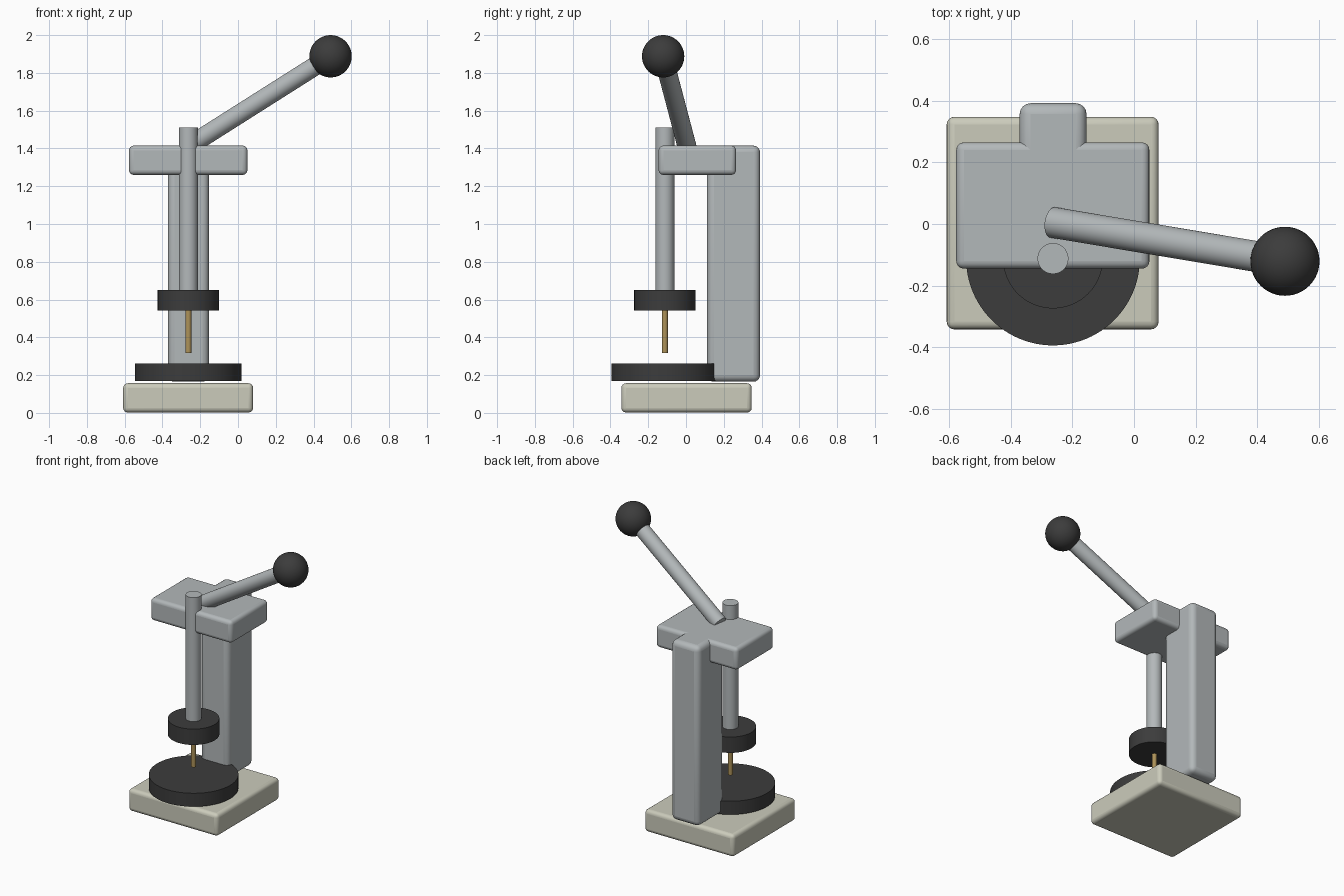
import bpy
import math
from mathutils import Vector

default = bpy.data.objects.get("Cube")
if default:
    bpy.data.objects.remove(default, do_unlink=True)


def material(name, color):
    m = bpy.data.materials.new(name)
    m.use_nodes = True
    m.diffuse_color = (*color, 1)
    m.node_tree.nodes["Principled BSDF"].inputs["Base Color"].default_value = (*color, 1)
    return m


steel = material("grey_steel", (0.45, 0.48, 0.49))
cream = material("cream_enamel", (0.60, 0.60, 0.50))
black = material("black_plastic", (0.045, 0.045, 0.045))
brass = material("brass", (0.42, 0.29, 0.10))


def finish(name, mat):
    ob = bpy.context.object
    ob.name = name
    ob.data.materials.append(mat)
    bpy.ops.object.shade_smooth_by_angle(angle=math.radians(35))
    return ob


def block(name, low, high, radius, mat):
    """Box between two corners with rounded edges."""
    low, high = Vector(low), Vector(high)
    bpy.ops.mesh.primitive_cube_add(size=1, location=(low + high) / 2)
    ob = bpy.context.object
    ob.scale = high - low
    bpy.ops.object.transform_apply(location=False, rotation=False, scale=True)
    bevel = ob.modifiers.new("rounded_edges", "BEVEL")
    bevel.width = radius
    bevel.segments = 4
    return finish(name, mat)


def cylinder(name, start, end, radius, mat, sides=64):
    """Cylinder running from start to end."""
    start, end = Vector(start), Vector(end)
    axis = end - start
    bpy.ops.mesh.primitive_cylinder_add(
        vertices=sides, radius=radius, depth=axis.length,
        location=(start + end) / 2,
        rotation=axis.to_track_quat("Z", "Y").to_euler())
    return finish(name, mat)


def upright(name, z0, z1, radius, mat, sides=64):
    """Cylinder on the pressing axis."""
    x, y = -0.263, -0.112
    return cylinder(name, (x, y, z0), (x, y, z1), radius, mat, sides)


# Frame
block("base", (-0.608, -0.342, 0.005), (0.08, 0.348, 0.16), 0.025, cream).location.z -= 0.003
block("column", (-0.371, 0.112, 0.165), (-0.154, 0.392, 1.415), 0.035, steel)
block("head", (-0.577, -0.145, 1.26), (0.05, 0.265, 1.415), 0.025, steel)

# Pressing parts
upright("lower_plate", 0.168, 0.261, 0.282, black, 96)
upright("upper_plate", 0.541, 0.651, 0.162, black, 96)
upright("ram", 0.6, 1.512, 0.05, steel)
upright("needle", 0.317, 0.56, 0.016, brass, 32)

# Lever and knob
knob_centre = (0.49, -0.121, 1.888)
cylinder("lever", (-0.263, 0.005, 1.411), knob_centre, 0.05, steel)
bpy.ops.mesh.primitive_uv_sphere_add(segments=48, ring_count=24, radius=0.112, location=knob_centre)
finish("knob", black)
